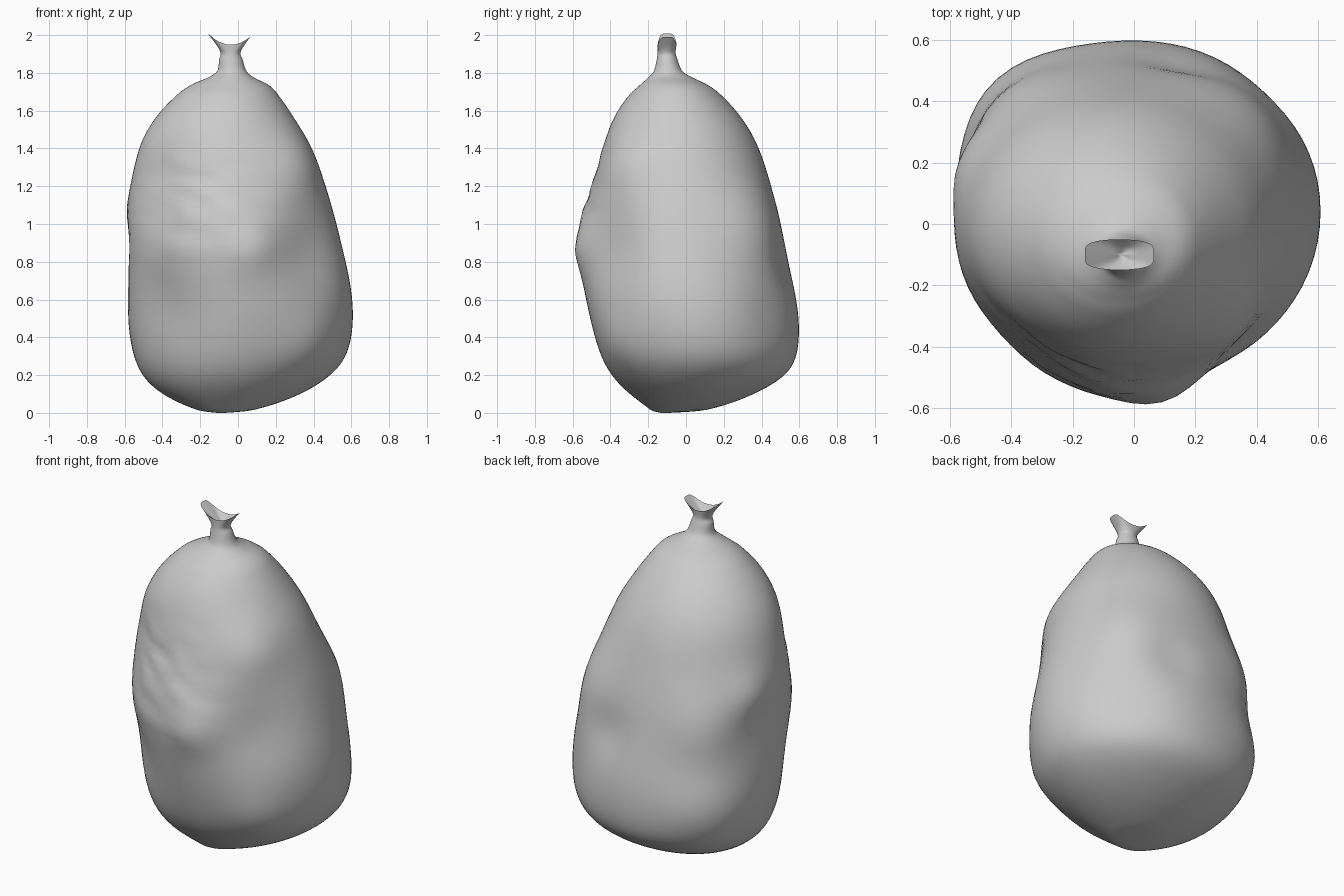
import bpy, bmesh, math
from mathutils import Vector, noise

if "Cube" in bpy.data.objects:
    bpy.data.objects.remove(bpy.data.objects["Cube"])

SIDES, STEPS = 72, 5

# Sack profile: z, left x, right x, front y, back y
SACK = [
    (0.00, -.11, -.07, -.13, -.09), (.012, -.20, .06, -.18, .08), (.045, -.30, .20, -.225, .23),
    (.12, -.435, .38, -.325, .405), (.20, -.505, .49, -.395, .53), (.30, -.55, .585, -.455, .592),
    (.50, -.58, .615, -.51, .60), (.70, -.58, .595, -.55, .565), (.90, -.58, .545, -.575, .52),
    (1.08, -.59, .50, -.54, .48), (1.235, -.565, .45, -.49, .44), (1.40, -.53, .395, -.445, .39),
    (1.53, -.465, .315, -.40, .32), (1.65, -.365, .24, -.335, .225), (1.73, -.26, .17, -.25, .125),
    (1.775, -.16, .085, -.20, .035), (1.81, -.11, .045, -.17, -.02), (1.87, -.10, .025, -.155, -.045),
    (1.91, -.095, .015, -.15, -.055), (1.97, -.16, .065, -.15, -.05)]
# Inside of the open tied mouth
MOUTH = [(1.97, -.16, .065, -.15, -.05), (1.93, -.085, .01, -.125, -.075), (1.91, -.05, -.03, -.105, -.095)]

# Dents (+) and bulges (-): centre, radius, depth
DENTS = [((.36, -.38, .85), .22, .05), ((.08, -.56, .87), .13, -.03),      # front right hollow, belly ridge
         ((.42, -.42, .34), .16, -.025), ((.30, -.31, 1.32), .18, -.04),   # front right corner
         ((-.40, -.38, 1.15), .24, .04), ((-.42, -.40, .58), .24, .04),    # front left flats
         ((.36, .36, 1.0), .24, -.05), ((.42, .42, .50), .18, .012),       # back right
         ((-.42, .42, .92), .22, -.055), ((-.43, .43, .45), .26, -.06),    # back left
         ((-.57, .20, 1.08), .14, -.035), ((-.56, .05, .9), .10, .012),
         ((.15, .50, .80), .14, .025)]


def smooth_rows(rows):
    """Catmull-Rom interpolation of the profile rows, softened on the body."""
    out, n = [], len(rows)
    for i in range(n - 1):
        a, b, c, d = (rows[min(max(i + k, 0), n - 1)] for k in (-1, 0, 1, 2))
        for s in range(STEPS):
            t = s / STEPS
            out.append([.5 * (2 * q + (r - p) * t + (2 * p - 5 * q + 4 * r - w) * t * t
                        + (3 * q - p - 3 * r + w) * t ** 3) for p, q, r, w in zip(a, b, c, d)])
    out.append(list(rows[-1]))
    for _ in range(14):
        out = [[(p + 2 * q + r) / 4 for p, q, r in zip(out[i - 1], row, out[i + 1])]
               if .02 < row[0] < 1.7 else row for i, row in enumerate(out)]
    return out


def ring_point(row, k):
    z, x0, x1, y0, y1 = row
    a = 2 * math.pi * k / SIDES
    c, s = math.cos(a), math.sin(a)
    rim = min(max((z - 1.90) / .07, 0), 1)
    sy = math.copysign(abs(s) ** (1 - .55 * rim), s)          # mouth is boxier than the body
    p = Vector(((x0 + x1) / 2 + (x1 - x0) / 2 * c, (y0 + y1) / 2 + (y1 - y0) / 2 * sy, z))
    out = Vector((c, s, 0))
    push = sum(d * math.exp(-((p - Vector(o)).length / r) ** 2) for o, r, d in DENTS)
    p -= out * push
    # Creases across the front left
    mask = max(0, -s + .15) * math.exp(-((z - 1.12) / .27) ** 2) * math.exp(-((p.x + .2) / .33) ** 2)
    p += out * .018 * mask * noise.noise(Vector((p.x * 6, p.y * 3, z * 14 + p.x * 4)))
    # Torn rim: corners rise, middle dips
    p.z += rim * (.03 * c * c - .02 * (1 - c * c) - .009 * c)
    return p


def loft(name, rows, cap_start, cap_end):
    bm = bmesh.new()
    rings = [[bm.verts.new(ring_point(r, k)) for k in range(SIDES)] for r in smooth_rows(rows)]
    for lo, hi in zip(rings, rings[1:]):
        for k in range(SIDES):
            j = (k + 1) % SIDES
            bm.faces.new((lo[k], lo[j], hi[j], hi[k]))
    if cap_start:
        bm.faces.new(rings[0][::-1])
    if cap_end:
        bm.faces.new(rings[-1])
    mesh = bpy.data.meshes.new(name)
    bm.to_mesh(mesh)
    bm.free()
    ob = bpy.data.objects.new(name, mesh)
    bpy.context.collection.objects.link(ob)
    for f in mesh.polygons:
        f.use_smooth = True
    return ob


# Filled sack body with its pinched neck and flared mouth, resting on the ground
sack = loft("sack_body", SACK, True, False)
mouth = loft("mouth_lining", MOUTH, False, True)
low = min(v.co.z for v in sack.data.vertices)
for ob in (sack, mouth):
    ob.location.z = -low
